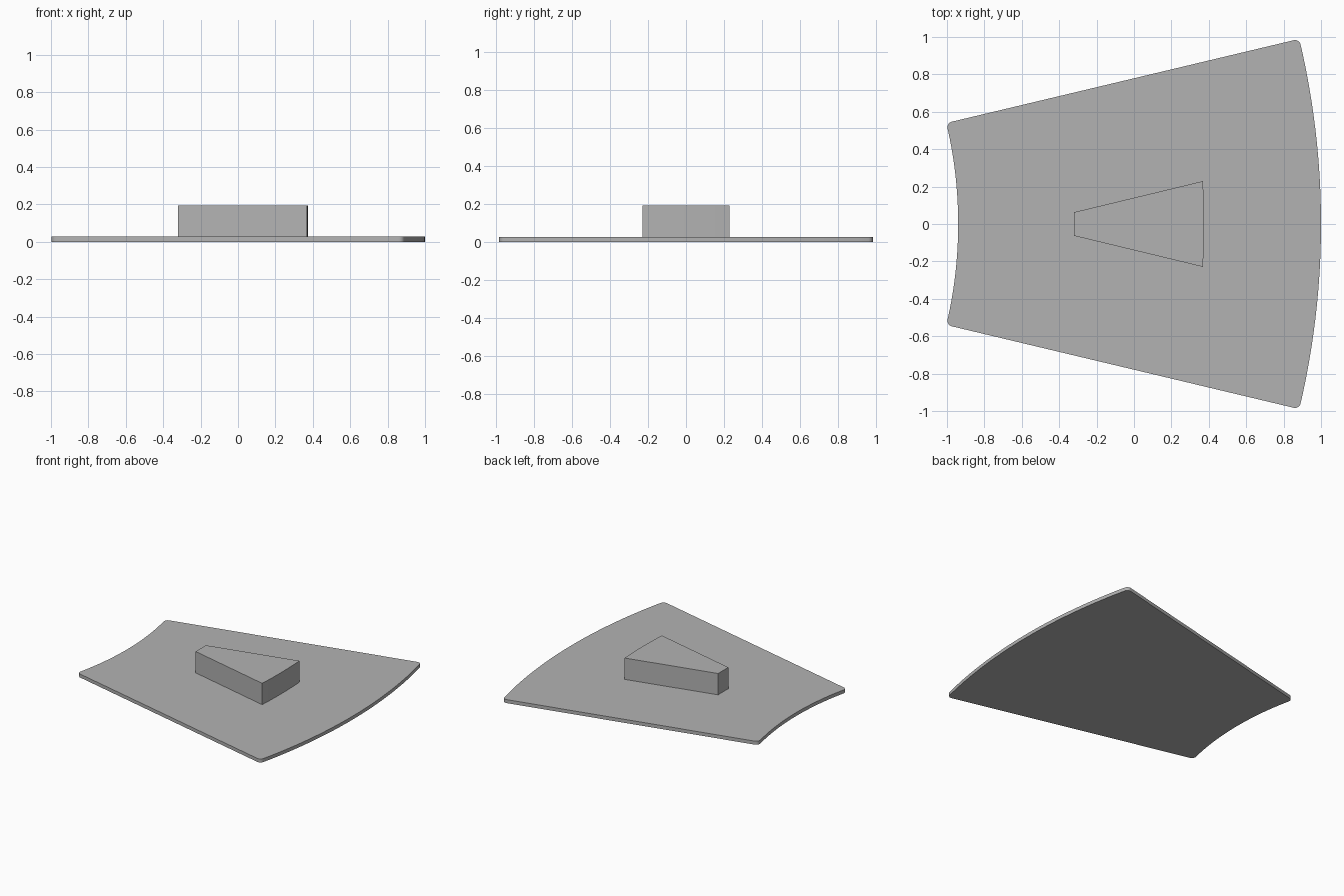
import bpy, bmesh, math

cube = bpy.data.objects.get("Cube")
if cube:
    bpy.data.objects.remove(cube, do_unlink=True)

CENTRE_X = -3.27            # common centre of all the arcs
HALF_ANGLE = math.radians(13.4)

grey = bpy.data.materials.new("plain grey")
grey.use_nodes = True
colour = (0.45, 0.45, 0.45, 1)
grey.diffuse_color = colour
grey.node_tree.nodes["Principled BSDF"].inputs["Base Color"].default_value = colour


def arc(radius, half_angle, steps):
    """Points of an arc about the common centre, from -y to +y."""
    angles = [half_angle * (2 * i / steps - 1) for i in range(steps + 1)]
    return [(CENTRE_X + radius * math.cos(a), radius * math.sin(a)) for a in angles]


def prism(name, outline, bottom, top, corners=(), rounding=0):
    """Extrude an outline upward, rounding the chosen corners."""
    bm = bmesh.new()
    verts = [bm.verts.new((x, y, bottom)) for x, y in outline]
    bm.faces.new(verts)
    if corners:
        bmesh.ops.bevel(bm, geom=[verts[i] for i in corners], offset=rounding,
                        segments=5, profile=0.5, affect='VERTICES')
    result = bmesh.ops.extrude_face_region(bm, geom=bm.faces[:])
    moved = [v for v in result["geom"] if isinstance(v, bmesh.types.BMVert)]
    bmesh.ops.translate(bm, verts=moved, vec=(0, 0, top - bottom))
    bmesh.ops.recalc_face_normals(bm, faces=bm.faces)
    mesh = bpy.data.meshes.new(name)
    bm.to_mesh(mesh)
    bm.free()
    mesh.materials.append(grey)
    obj = bpy.data.objects.new(name, mesh)
    bpy.context.collection.objects.link(obj)
    bpy.ops.object.select_all(action='DESELECT')
    obj.select_set(True)
    bpy.context.view_layer.objects.active = obj
    bpy.ops.object.shade_smooth_by_angle(angle=math.radians(30))
    return obj


# Base plate: ring sector with rounded corners
N = 24
outer = arc(4.27, HALF_ANGLE, N)
inner = arc(2.33, HALF_ANGLE, N)
prism("base_plate", outer + inner[::-1], 0, 0.027,
      corners=(0, N, N + 1, 2 * N + 1), rounding=0.03)

# Raised block: smaller sector with sides parallel to the plate's
block_outer = arc(3.645, math.asin(0.229 / 3.645), 8)
block_inner = arc(2.95, math.asin(0.063 / 2.95), 4)
prism("raised_block", block_outer + block_inner[::-1], 0.027, 0.193)
